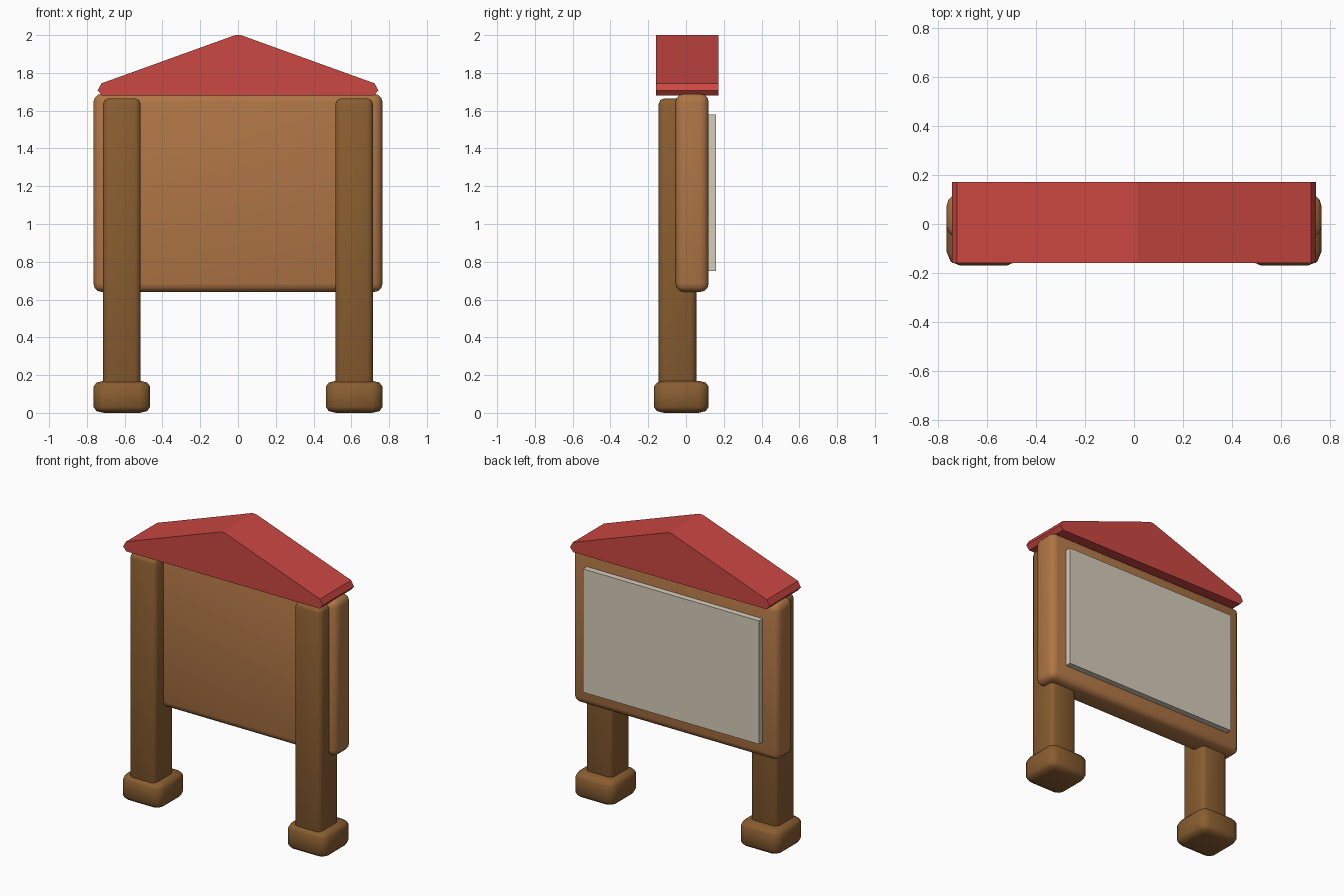
import bpy
import bmesh

cube = bpy.data.objects.get("Cube")
if cube:
    bpy.data.objects.remove(cube, do_unlink=True)


def material(name, color):
    m = bpy.data.materials.new(name)
    m.use_nodes = True
    m.diffuse_color = (*color, 1)
    m.node_tree.nodes["Principled BSDF"].inputs["Base Color"].default_value = (*color, 1)
    return m


dark_wood = material("dark wood", (0.25, 0.11, 0.03))
light_wood = material("light wood", (0.43, 0.18, 0.06))
roof_red = material("roof red", (0.60, 0.065, 0.055))
paper = material("pale paper", (0.67, 0.61, 0.50))


def finish(name, bm, mat, smooth=False):
    bmesh.ops.recalc_face_normals(bm, faces=bm.faces)
    mesh = bpy.data.meshes.new(name)
    bm.to_mesh(mesh)
    bm.free()
    mesh.materials.append(mat)
    for p in mesh.polygons:
        p.use_smooth = smooth
    obj = bpy.data.objects.new(name, mesh)
    bpy.context.collection.objects.link(obj)
    return obj


def block(name, low, high, mat, bevel=0, segments=2, squash=1):
    """Box between two corners, with rounded edges; squash flattens the rounding in z."""
    bm = bmesh.new()
    bmesh.ops.create_cube(bm, size=1)
    for v in bm.verts:
        for i in range(3):
            v.co[i] = low[i] if v.co[i] < 0 else high[i]
        v.co.z /= squash
    if bevel:
        bmesh.ops.bevel(bm, geom=bm.edges[:], offset=bevel, segments=segments,
                        profile=0.5, affect='EDGES')
    for v in bm.verts:
        v.co.z *= squash
    return finish(name, bm, mat, smooth=bevel > 0)


# Posts and feet on both sides
for side, x in (("left", 0.615), ("right", -0.615)):
    block(side + "_post", (x - 0.1, -0.145, 0.08), (x + 0.1, 0.055, 1.665),
          dark_wood, bevel=0.03, segments=2)
    block(side + "_foot", (x - 0.15, -0.17, 0), (x + 0.15, 0.12, 0.17),
          dark_wood, bevel=0.055, squash=0.57)

# Board with the notice sheet on its back
block("board", (-0.765, -0.055, 0.64), (0.765, 0.12, 1.69), light_wood, bevel=0.045, segments=3)
block("notice_sheet", (-0.655, 0.11, 0.75), (0.655, 0.16, 1.58), paper)

# Gabled roof: extruded profile with clipped eaves and a narrow ridge
half = [(0.72, 1.68), (0.743, 1.708), (0.722, 1.745), (0.015, 2.0)]
profile = half + [(-x, z) for x, z in reversed(half)]
bm = bmesh.new()
face = bm.faces.new([bm.verts.new((x, -0.16, z)) for x, z in profile])
ext = bmesh.ops.extrude_face_region(bm, geom=[face])
for v in ext["geom"]:
    if isinstance(v, bmesh.types.BMVert):
        v.co.y = 0.172
finish("roof", bm, roof_red)
